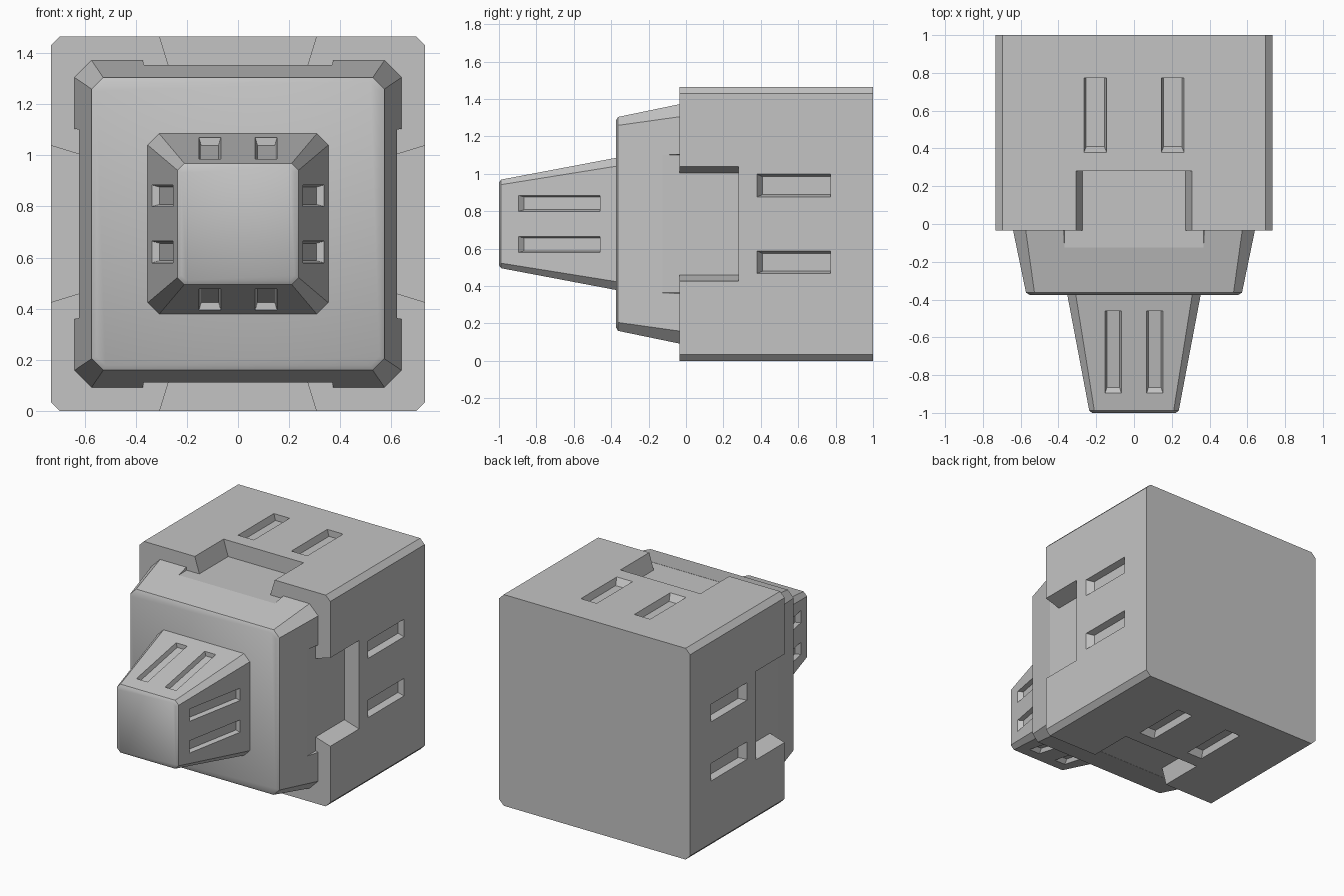
import bpy, bmesh, math
from mathutils import Matrix, Vector

if "Cube" in bpy.data.objects:
    bpy.data.objects.remove(bpy.data.objects["Cube"])

CZ = 0.732  # height of the central axis

grey = bpy.data.materials.new("light grey")
grey.diffuse_color = (0.55, 0.55, 0.55, 1)
grey.use_nodes = True
grey.node_tree.nodes["Principled BSDF"].inputs["Base Color"].default_value = grey.diffuse_color


def finish(bm, name):
    bmesh.ops.recalc_face_normals(bm, faces=bm.faces)
    me = bpy.data.meshes.new(name)
    bm.to_mesh(me)
    bm.free()
    me.materials.append(grey)
    ob = bpy.data.objects.new(name, me)
    bpy.context.collection.objects.link(ob)
    return ob


def loft(name, rings):
    """Chamfered square sections (y, half width, chamfer) joined along y."""
    bm = bmesh.new()
    loops = []
    for y, h, c in rings:
        k = h - c
        pts = [(k, h), (h, k), (h, -k), (k, -h), (-k, -h), (-h, -k), (-h, k), (-k, h)]
        loops.append([bm.verts.new((x, y, CZ + z)) for x, z in pts])
    for a, b in zip(loops, loops[1:]):
        for i in range(8):
            j = (i + 1) % 8
            bm.faces.new((a[i], a[j], b[j], b[i]))
    bm.faces.new(loops[0])
    bm.faces.new(loops[-1])
    return finish(bm, name)


def pocket(bm, u, y0, y1, half, depth, surface, side, ramp, over=0.005):
    """Tapered pocket cutter, repeated on the four sides around the axis."""
    for quarter in range(4):
        rot = Matrix.Rotation(quarter * math.pi / 2, 4, 'Y')
        loops = []
        for w, s, r in ((over, 0, 0), (-depth, side, ramp)):
            quad = [(-1, y0 + r), (1, y0 + r), (1, y1), (-1, y1)]
            loops.append([bm.verts.new(rot @ Vector((u + q * (half - s), y, surface(y) + w))
                                       + Vector((0, 0, CZ))) for q, y in quad])
        a, b = loops
        for i in range(4):
            j = (i + 1) % 4
            bm.faces.new((a[i], a[j], b[j], b[i]))
        bm.faces.new(a)
        bm.faces.new(b)


def carve(ob, bm):
    cutter = finish(bm, ob.name + "_cutter")
    cutter.hide_render = True
    mod = ob.modifiers.new("pockets", 'BOOLEAN')
    mod.object = cutter
    mod.operation = 'DIFFERENCE'
    mod.solver = 'EXACT'
    bpy.context.view_layer.objects.active = ob
    bpy.ops.object.modifier_apply(modifier=mod.name)
    bpy.data.objects.remove(cutter)


# Main housing with a front notch and two slots on each side
housing = loft("housing", [(-0.035, CZ, 0.035), (1.0, CZ, 0.035)])
cut = bmesh.new()
pocket(cut, 0, -0.1, 0.28, 0.308, CZ - 0.62, lambda y: CZ, 0.036, 0)
for u in (-0.205, 0.205):
    pocket(cut, u, 0.375, 0.772, 0.062, 0.045, lambda y: CZ, 0.014, 0.034)
carve(housing, cut)

# Tapered collar with a shallow flat continuing each notch
collar = loft("collar", [(-0.034, 0.64, 0.067), (-0.363, 0.572, 0.045), (-0.375, 0.553, 0.035)])
cut = bmesh.new()
pocket(cut, 0, -0.125, 0.05, 0.38, 0.0, lambda y: 0.62, 0.012, 0, over=0.06)
carve(collar, cut)

# Tapered nose with two long slots on each side
nose = loft("nose", [(-0.37, 0.354, 0.045), (-0.988, 0.237, 0.027), (-1.0, 0.221, 0.02)])
cut = bmesh.new()
for u in (-0.11, 0.11):
    pocket(cut, u, -0.9, -0.46, 0.044, 0.03,
           lambda y: 0.354 - (-0.37 - y) * 0.1893, 0.01, 0.035)
carve(nose, cut)

# Smooth the front bevels, keep every other edge sharp
for ob in (housing, collar, nose):
    bpy.ops.object.select_all(action='DESELECT')
    ob.select_set(True)
    bpy.context.view_layer.objects.active = ob
    bpy.ops.object.shade_smooth_by_angle(angle=math.radians(40))
